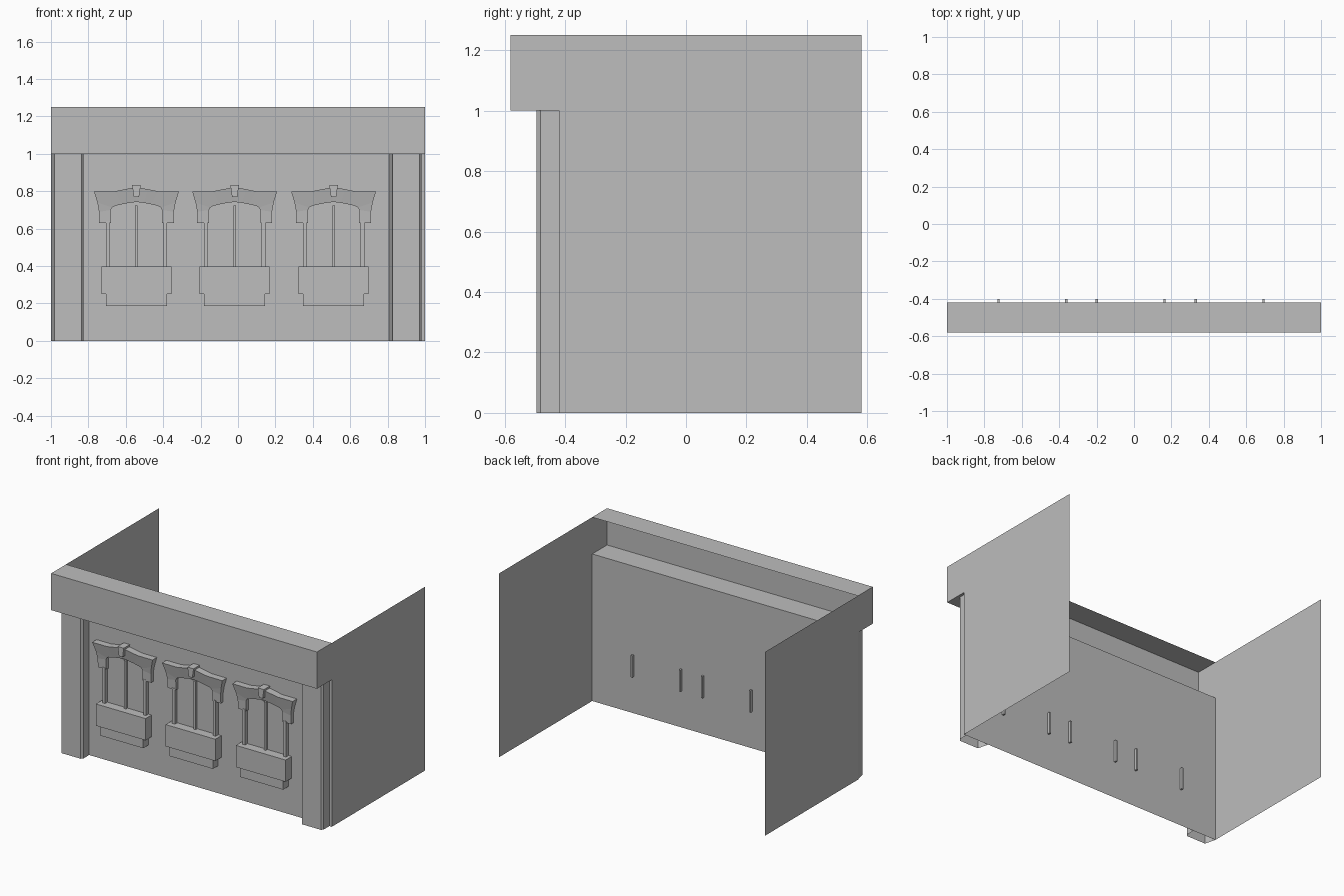
import bpy, bmesh

cube = bpy.data.objects.get("Cube")
if cube:
    bpy.data.objects.remove(cube, do_unlink=True)

GREY = (0.51, 0.51, 0.51, 1)
mat = bpy.data.materials.new("plain_grey")
mat.use_nodes = True
mat.diffuse_color = GREY
mat.node_tree.nodes["Principled BSDF"].inputs["Base Color"].default_value = GREY

WALL = -0.42     # plane of the front wall
FRONT = -0.58    # front of the fascia
TOP = 1.25
EAVE = 1.0


def make(name, verts, faces, fix=True):
    mesh = bpy.data.meshes.new(name)
    mesh.from_pydata(verts, [], faces)
    if fix:
        bm = bmesh.new()
        bm.from_mesh(mesh)
        bmesh.ops.recalc_face_normals(bm, faces=bm.faces)
        bm.to_mesh(mesh)
        bm.free()
    mesh.materials.append(mat)
    obj = bpy.data.objects.new(name, mesh)
    bpy.context.collection.objects.link(obj)
    return obj


def box(name, x0, x1, y0, y1, z0, z1):
    verts = [(x, y, z) for x in (x0, x1) for y in (y0, y1) for z in (z0, z1)]
    faces = [(0, 1, 3, 2), (4, 6, 7, 5), (0, 4, 5, 1), (2, 3, 7, 6), (0, 2, 6, 4), (1, 5, 7, 3)]
    return make(name, verts, faces)


def sweep(name, profile, direction):
    """Open sheet: a row of points pushed along a direction."""
    n = len(profile)
    far = [tuple(a + b for a, b in zip(p, direction)) for p in profile]
    faces = [(i, i + 1, n + i + 1, n + i) for i in range(n - 1)]
    return make(name, list(profile) + far, faces, fix=False)


def crown_front(z):
    """Front of the window crown leans out towards its top."""
    t = max(0, (z - 0.66) / 0.14)
    return -0.445 - 0.022 * min(t, 1.1) ** 1.5


def crown(name, cx):
    # half outline as outer/inner pairs, from the foot up and over to the middle
    half = [((-.2, .63), (-.137, .63)), ((-.2, .69), (-.137, .70)),
            ((-.209, .74), (-.13, .713)), ((-.227, .80), (-.115, .722)),
            ((-.115, .80), (-.08, .73)), ((-.06, .811), (-.04, .738)),
            ((0, .822), (0, .743))]
    pairs = half + [((-a[0], a[1]), (-b[0], b[1])) for a, b in reversed(half[:-1])]
    verts, faces = [], []
    for pair in pairs:
        for x, z in pair:
            verts += [(cx + x, crown_front(z), z), (cx + x, WALL, z)]
    for i in range(len(pairs) - 1):
        a, b = 4 * i, 4 * i + 4
        faces += [(a, a + 2, b + 2, b), (a + 1, b + 1, b + 3, a + 3),
                  (a, b, b + 1, a + 1), (a + 2, a + 3, b + 3, b + 2)]
    last = 4 * (len(pairs) - 1)
    faces += [(0, 1, 3, 2), (last, last + 2, last + 3, last + 1)]
    return make(name, verts, faces)


def keystone(name, cx):
    outline = [(-.014, .77), (.014, .77), (.023, .833), (-.023, .833)]
    verts = [(cx + x, y, z) for y in (-0.485, WALL) for x, z in outline]
    faces = [(0, 1, 2, 3), (7, 6, 5, 4)]
    faces += [(i, 4 + i, 4 + (i + 1) % 4, (i + 1) % 4) for i in range(4)]
    return make(name, verts, faces)


# Shell: front wall, side walls and the fascia, open towards the back
sweep("front_wall", [(-1, WALL, 0), (1, WALL, 0)], (0, 0, EAVE))
for side, x in (("left", 1), ("right", -1)):
    sweep(side + "_side_wall", [(x, WALL, 0), (x, -FRONT, 0)], (0, 0, TOP))
    sweep(side + "_fascia_end", [(x, FRONT, EAVE), (x, WALL, EAVE)], (0, 0, TOP - EAVE))
sweep("fascia", [(-1, WALL, TOP), (-1, FRONT, TOP), (-1, FRONT, EAVE), (-1, WALL, EAVE)],
      (2, 0, 0))

# Corner pillars share one profile
for side, x in (("left", 0.808), ("right", -1.0)):
    profile = [(0, WALL), (.019, -.495), (.163, -.495), (.174, -.482), (.174, WALL)]
    sweep(side + "_pillar", [(x + dx, y, 0) for dx, y in profile], (0, 0, EAVE))

# Three identical windows
for label, cx in (("right", -0.543), ("middle", -0.018), ("left", 0.511)):
    name = label + "_window_"
    crown(name + "crown", cx)
    keystone(name + "keystone", cx)
    box(name + "pane", cx - .145, cx + .145, -.423, WALL, .39, .722)
    box(name + "mullion", cx - .007, cx + .007, -.44, WALL, .39, .725)
    box(name + "planter", cx - .187, cx + .187, -.485, WALL, .25, .398)
    box(name + "planter_base", cx - .163, cx + .163, -.477, WALL, .187, .25)
    for s in (-1, 1):
        edge = "outer_" if s > 0 else "inner_"
        box(name + edge + "jamb", cx + s * .154 - .01, cx + s * .154 + .01,
            -.448, WALL, .39, .64)
        box(name + edge + "bracket", cx + s * .181 - .006, cx + s * .181 + .006,
            WALL, -.402, .25, .398)
